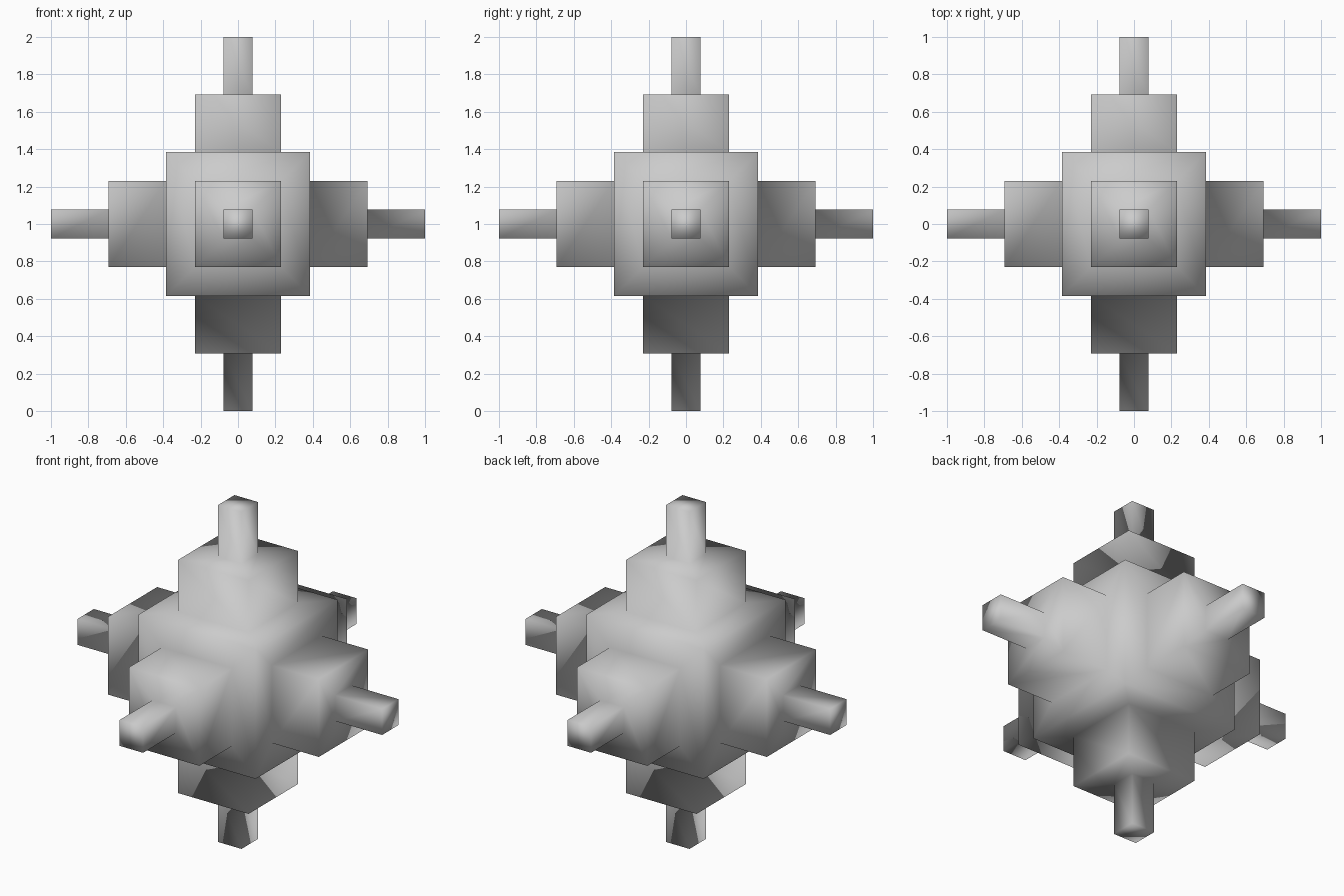
import bpy
import bmesh
from mathutils import Matrix

if "Cube" in bpy.data.objects:
    bpy.data.objects.remove(bpy.data.objects["Cube"])

U = 2 / 13  # grid unit: core is 5 wide, arms 3 wide, tips 1 wide, each step 2 long

bm = bmesh.new()

# Central cube core
bmesh.ops.create_cube(bm, size=5 * U, matrix=Matrix.Translation((0, 0, 1)))
bm.normal_update()
directions = [f.normal.copy() for f in bm.faces]


def step_out(face, direction):
    """Inset a face by one unit, then extrude it two units straight out."""
    bmesh.ops.inset_individual(bm, faces=[face], thickness=U, use_even_offset=True)
    cap = bmesh.ops.extrude_discrete_faces(bm, faces=[face])["faces"][0]
    bmesh.ops.translate(bm, verts=cap.verts, vec=direction * 2 * U)
    bm.normal_update()
    return cap


# Six stepped arms: thick block, then thin tip
for face, direction in zip(list(bm.faces), directions):
    arm_end = step_out(face, direction)
    step_out(arm_end, direction)

# One continuous, fully smooth-shaded surface
for f in bm.faces:
    f.smooth = True

mesh = bpy.data.meshes.new("stepped_six_arm_block")
bm.to_mesh(mesh)
bm.free()
obj = bpy.data.objects.new("stepped_six_arm_block", mesh)
bpy.context.collection.objects.link(obj)
